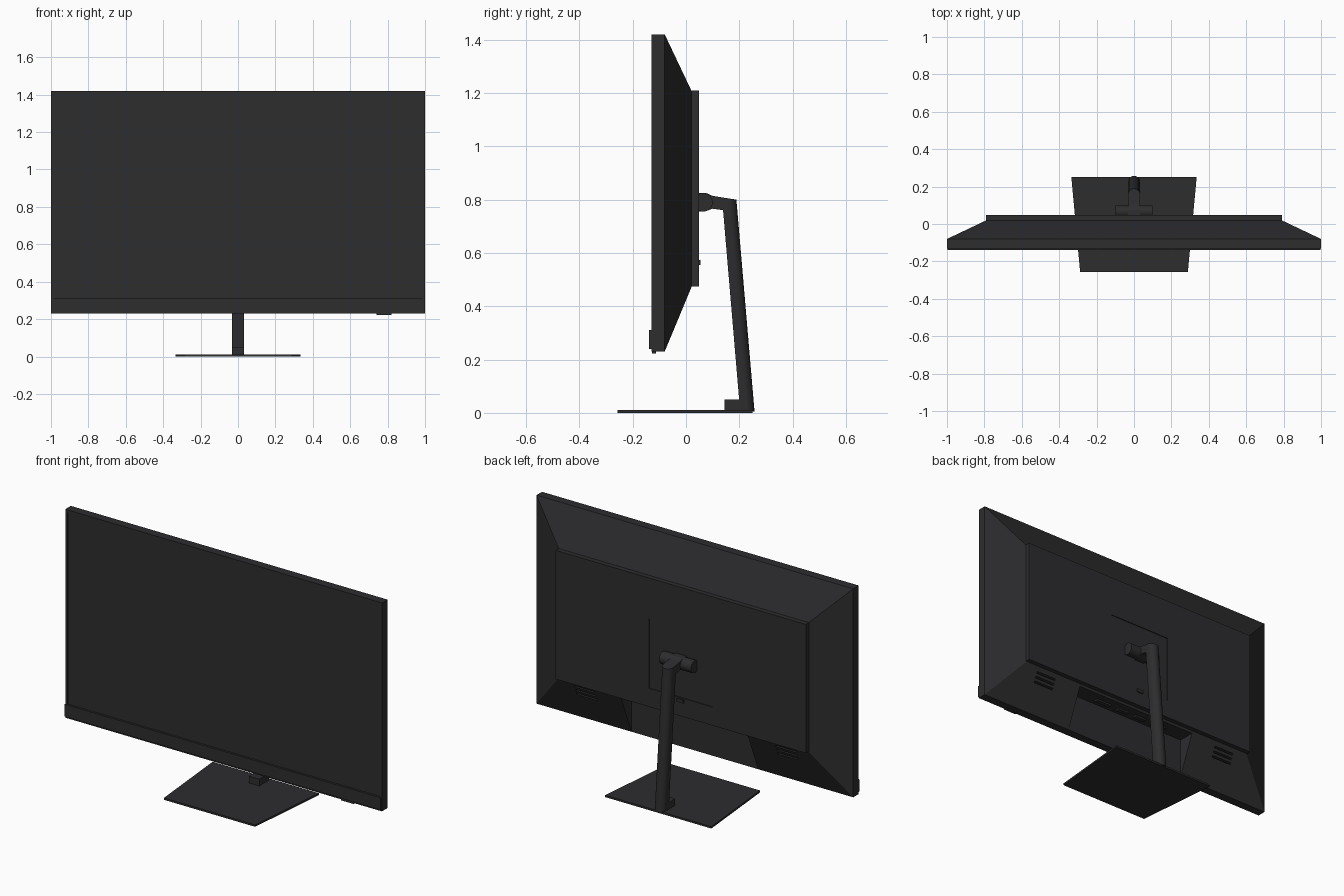
import bpy, bmesh, math
from mathutils import Vector

if "Cube" in bpy.data.objects:
    bpy.data.objects.remove(bpy.data.objects["Cube"])

dark = bpy.data.materials.new("dark_plastic")
dark.diffuse_color = (0.026, 0.026, 0.028, 1)
dark.use_nodes = True
dark.node_tree.nodes["Principled BSDF"].inputs["Base Color"].default_value = dark.diffuse_color


def finish(name, bm, smooth=False):
    bmesh.ops.recalc_face_normals(bm, faces=bm.faces)
    me = bpy.data.meshes.new(name)
    bm.to_mesh(me)
    bm.free()
    me.materials.append(dark)
    ob = bpy.data.objects.new(name, me)
    bpy.context.collection.objects.link(ob)
    if smooth:
        bpy.ops.object.select_all(action='DESELECT')
        ob.select_set(True)
        bpy.context.view_layer.objects.active = ob
        bpy.ops.object.shade_smooth_by_angle(angle=math.radians(35))
    return ob


def loft(name, rings, smooth=False):
    """Capped skin through rings of equal point count."""
    bm = bmesh.new()
    vs = [[bm.verts.new(p) for p in r] for r in rings]
    n = len(rings[0])
    for a, b in zip(vs, vs[1:]):
        for i in range(n):
            j = (i + 1) % n
            bm.faces.new((a[i], a[j], b[j], b[i]))
    bm.faces.new(vs[0])
    bm.faces.new(vs[-1])
    return finish(name, bm, smooth)


def rect(hx, z0, z1, y):
    return [(-hx, y, z0), (hx, y, z0), (hx, y, z1), (-hx, y, z1)]


def box(name, x, y, z):
    return loft(name, [[(x[0], t, z[0]), (x[1], t, z[0]), (x[1], t, z[1]), (x[0], t, z[1])] for t in y])


def extrude_x(name, profile, hx, smooth=False):
    return loft(name, [[(x, y, z) for y, z in profile] for x in (-hx, hx)], smooth)


def cut(target, cutter):
    cutter.hide_render = True
    cutter.display_type = 'WIRE'
    m = target.modifiers.new(cutter.name, 'BOOLEAN')
    m.operation = 'DIFFERENCE'
    m.solver = 'EXACT'
    m.object = cutter
    bpy.context.view_layer.objects.active = target
    bpy.ops.object.modifier_apply(modifier=m.name)
    bpy.data.objects.remove(cutter)


# Display slab with the screen sunk slightly inside a thin bezel
loft("display_slab", [
    rect(1, .23, 1.42, -.08), rect(1, .23, 1.42, -.13),
    rect(.986, .244, 1.406, -.13), rect(.986, .244, 1.406, -.126)])

# Chin strip and indicator under it
box("chin_strip", (-.998, .998), (-.138, -.12), (.24, .31))
box("indicator", (.74, .82), (-.128, -.112), (.223, .235))

# Tapered back with connector recess
shell = loft("back_shell", [rect(1, .23, 1.42, -.08), rect(.785, .475, 1.205, .022)])
cut(shell, box("recess_cutter", (-.4, .4), (-.09, .1), (.15, .462)))

# Vent slots on both lower slopes
for s in (-1, 1):
    for z in (.443, .418, .393):
        y = .02 - (.475 - z) * .41
        cut(shell, box("vent_cutter", sorted((s * .57, s * .70)),
                       (y - .018, y + .04), (z - .005, z + .005)))

# Raised back panel with shallow square mounting pocket
panel = box("back_panel", (-.79, .79), (.02, .048), (.475, 1.21))
cut(panel, box("pocket_cutter", (-.2, .2), (.043, .1), (.58, .975)))

# Connector sockets in the recess ceiling
for x, w in ((-.2, .05), (-.07, .035), (.05, .035), (.19, .05)):
    box("socket", (x - w, x + w), (-.05, -.025), (.452, .47))

# Menu button
box("menu_button", (-.02, .02), (.04, .055), (.555, .574))

# Tilt hinge barrel
extrude_x("tilt_hinge", [(.065 + .035 * math.cos(i * math.tau / 32),
                          .79 + .035 * math.sin(i * math.tau / 32)) for i in range(32)], .1, True)

# Neck arm from the hinge to the column
arm = extrude_x("neck_arm", [(.04, .755), (.07, .755), (.1, .766), (.155, .758),
                             (.155, .805), (.1, .814), (.075, .825), (.04, .825)], .033)

# Leaning column: flat front, rounded back
def column_ring(y0, z, tilt):
    pts = [(-.033, 0), (.033, 0)]
    pts += [(.033 * math.cos(a), .021 + .033 * math.sin(a))
            for a in (math.pi * i / 16 for i in range(17))]
    return [(x, y0 + y, z + tilt * (.054 - y)) for x, y in pts]

loft("column", [column_ring(.203, .006, 0), column_ring(.135, .80, .15)], True)

# Foot block and trapezoid base plate
box("foot_block", (-.033, .033), (.145, .23), (.005, .05))
loft("base_plate", [[(-.288, -.257, z), (.288, -.257, z), (.335, .25, z), (-.335, .25, z)]
                    for z in (0, .011)])
